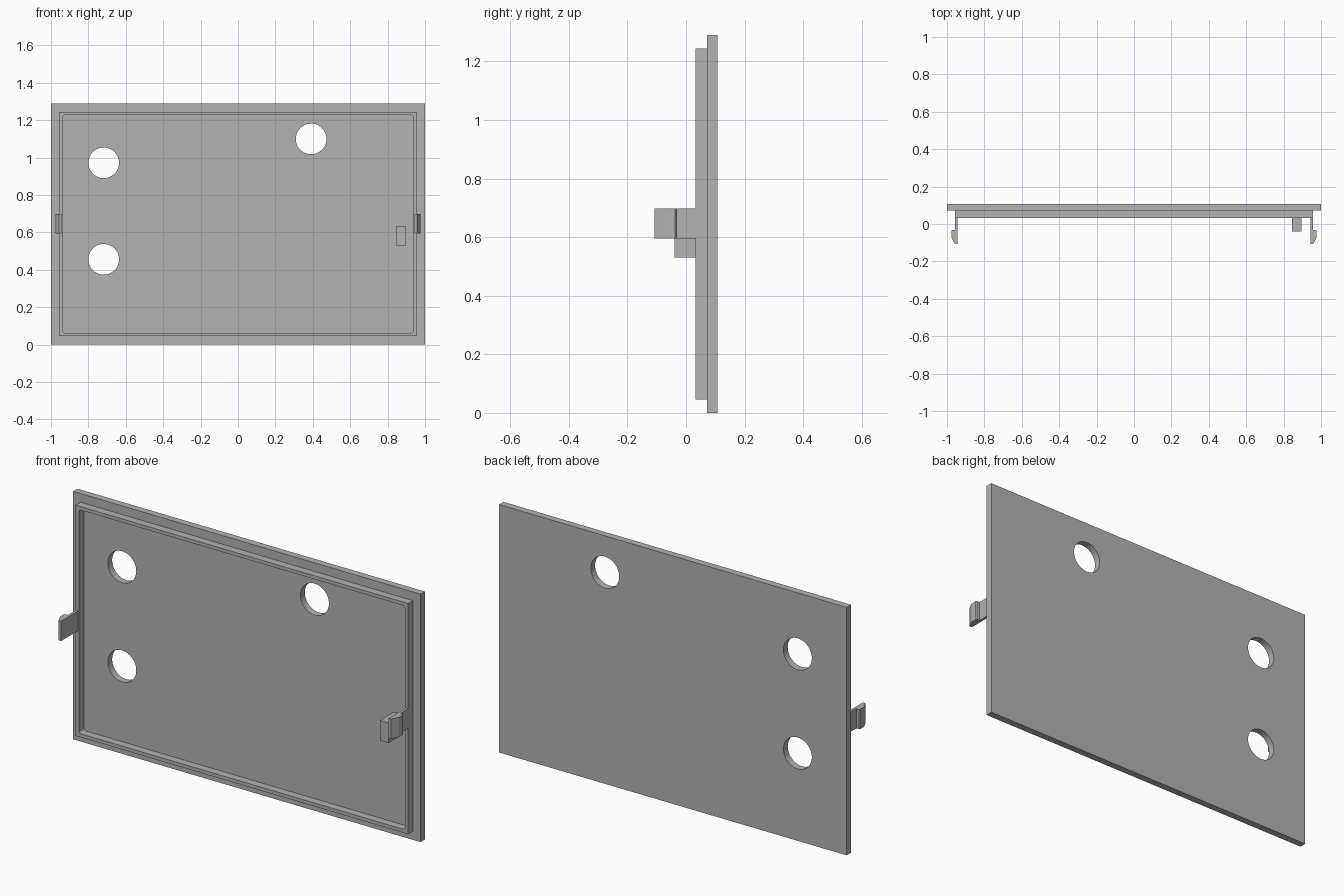
import bpy
import bmesh
from math import pi

if "Cube" in bpy.data.objects:
    bpy.data.objects.remove(bpy.data.objects["Cube"], do_unlink=True)

GREY = (0.45, 0.45, 0.45, 1)
grey = bpy.data.materials.new("panel grey")
grey.use_nodes = True
grey.diffuse_color = GREY
grey.node_tree.nodes["Principled BSDF"].inputs["Base Color"].default_value = GREY

WIDTH, HEIGHT = 2.0, 1.29
MID = HEIGHT / 2
BACK, FLOOR, RIM_TOP = 0.108, 0.072, 0.032


def finish(name, bm):
    """Turn a bmesh into a grey object."""
    bmesh.ops.recalc_face_normals(bm, faces=bm.faces)
    mesh = bpy.data.meshes.new(name)
    bm.to_mesh(mesh)
    bm.free()
    obj = bpy.data.objects.new(name, mesh)
    bpy.context.collection.objects.link(obj)
    mesh.materials.append(grey)
    return obj


def box(name, x0, x1, y0, y1, z0, z1, corner=0):
    """Box from its limits, with optional rounding of edges along y."""
    bm = bmesh.new()
    bmesh.ops.create_cube(bm, size=1)
    for v in bm.verts:
        v.co = (x1 if v.co.x > 0 else x0, y1 if v.co.y > 0 else y0,
                z1 if v.co.z > 0 else z0)
    if corner:
        edges = [e for e in bm.edges if abs(e.verts[0].co.y - e.verts[1].co.y) > 0.001]
        bmesh.ops.bevel(bm, geom=edges, offset=corner, segments=3,
                        profile=0.5, affect='EDGES')
    return finish(name, bm)


def cut(target, cutter):
    """Subtract the cutter, then discard it."""
    cutter.hide_render = True
    mod = target.modifiers.new("cut", 'BOOLEAN')
    mod.operation = 'DIFFERENCE'
    mod.solver = 'EXACT'
    mod.object = cutter
    bpy.context.view_layer.objects.active = target
    bpy.ops.object.modifier_apply(modifier=mod.name)
    bpy.data.objects.remove(cutter, do_unlink=True)


# Back plate with three round holes
plate = box("cover_plate", -WIDTH / 2, WIDTH / 2, FLOOR, BACK, 0, HEIGHT)
for x, z in [(-0.718, 0.972), (-0.718, 0.456), (0.391, 1.10)]:
    bpy.ops.mesh.primitive_cylinder_add(vertices=48, radius=0.082, depth=0.3,
                                        location=(x, BACK, z), rotation=(pi / 2, 0, 0))
    cut(plate, bpy.context.object)
bpy.context.view_layer.objects.active = plate
plate.select_set(True)
bpy.ops.object.shade_smooth_by_angle()

# Raised lip just inside the edge of the plate
rim = box("rim", -0.957, 0.957, RIM_TOP, FLOOR, 0.045, HEIGHT - 0.045)
cut(rim, box("rim_cutter", -0.938, 0.938, 0, 0.2, 0.063, HEIGHT - 0.063, 0.012))

# Snap clips: arm with an outward hook, one on each side
profile = [(0.943, RIM_TOP), (0.957, RIM_TOP), (0.957, -0.033), (0.972, -0.033),
           (0.977, -0.038), (0.977, -0.07), (0.957, -0.108), (0.943, -0.108)]
for side, name in [(1, "left_clip"), (-1, "right_clip")]:
    bm = bmesh.new()
    face = bm.faces.new([bm.verts.new((side * x, y, MID - 0.05)) for x, y in profile])
    extruded = bmesh.ops.extrude_face_region(bm, geom=[face])["geom"]
    bmesh.ops.translate(bm, vec=(0, 0, 0.103),
                        verts=[g for g in extruded if isinstance(g, bmesh.types.BMVert)])
    finish(name, bm)

# Small stop block beside the left clip
box("stop_block", 0.845, 0.895, -0.04, FLOOR, 0.53, 0.635)
